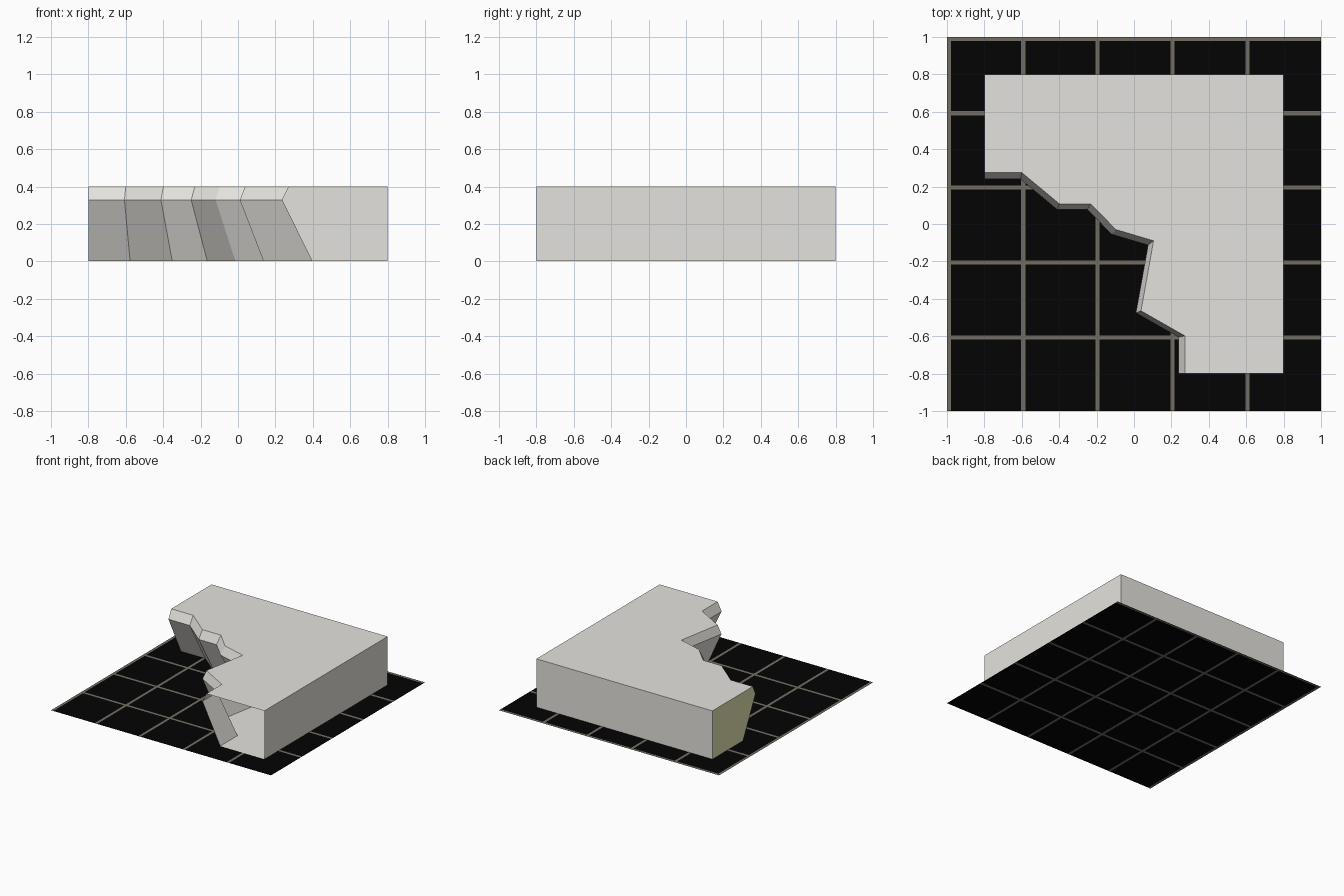
import bpy, bmesh

if "Cube" in bpy.data.objects:
    bpy.data.objects.remove(bpy.data.objects["Cube"])


def material(name, rgb):
    m = bpy.data.materials.new(name)
    m.diffuse_color = (*rgb, 1)
    m.use_nodes = True
    m.node_tree.nodes["Principled BSDF"].inputs["Base Color"].default_value = m.diffuse_color
    return m


stone = material("pale stone", (0.78, 0.765, 0.725))
olive = material("olive side", (0.78, 0.78, 0.46))
black = material("floor black", (0.001, 0.001, 0.001))
line = material("floor line", (0.175, 0.155, 0.125))


def make_object(name, bm, mats):
    me = bpy.data.meshes.new(name)
    bm.to_mesh(me)
    bm.free()
    for m in mats:
        me.materials.append(m)
    ob = bpy.data.objects.new(name, me)
    bpy.context.collection.objects.link(ob)
    return ob


# Cliff block: jagged edge, scaled about the missing corner at each level
H = 0.8
LIP = [(-0.8, 0.24), (-0.607, 0.24), (-0.412, 0.078), (-0.25, 0.078),
       (-0.12, -0.055), (0.075, -0.113), (0.01, -0.475),
       (0.237, -0.605), (0.237, -0.8)]
CORNERS = [(H, -H), (H, H), (-H, H)]
LEVELS = [(0.003, 1.155), (0.328, 1.0), (0.4, 1.034)]   # height, scale

bm = bmesh.new()
rings = []
for z, s in LEVELS:
    pts = [(-H + (x + H) * s, -H + (y + H) * s) for x, y in LIP] + CORNERS
    rings.append([bm.verts.new((x, y, z)) for x, y in pts])
n = len(rings[0])
for a, b in zip(rings, rings[1:]):
    for i in range(n):
        j = (i + 1) % n
        bm.faces.new((a[i], a[j], b[j], b[i]))
bm.faces.new(rings[0][::-1])
bm.faces.new(rings[-1])
bmesh.ops.recalc_face_normals(bm, faces=bm.faces)
for f in bm.faces:                                      # olive left side
    f.material_index = int(all(v.co.x < -H + 1e-4 for v in f.verts))
# The front side is open, showing the hollow inside
front = [f for f in bm.faces if all(v.co.y < -H + 1e-4 for v in f.verts)]
bmesh.ops.delete(bm, geom=front, context='FACES')
make_object("cliff_block", bm, [stone, olive])

# Floor: flat sheet cut into tiles and narrow joint lines
W = 0.011
bm = bmesh.new()
cuts = [-1.0, -1 + 2 * W]
for c in (-0.592, -0.196, 0.206, 0.606):
    cuts += [c - W, c + W]
cuts.append(1.0)
ycuts = [-c for c in cuts][::-1]
grid = [[bm.verts.new((x, y, 0)) for x in cuts] for y in ycuts]
for r in range(len(ycuts) - 1):
    for c in range(len(cuts) - 1):
        f = bm.faces.new((grid[r][c], grid[r][c + 1],
                          grid[r + 1][c + 1], grid[r + 1][c]))
        f.material_index = int(c % 2 == 0 or r % 2 == 1)
make_object("floor_sheet", bm, [black, line])
